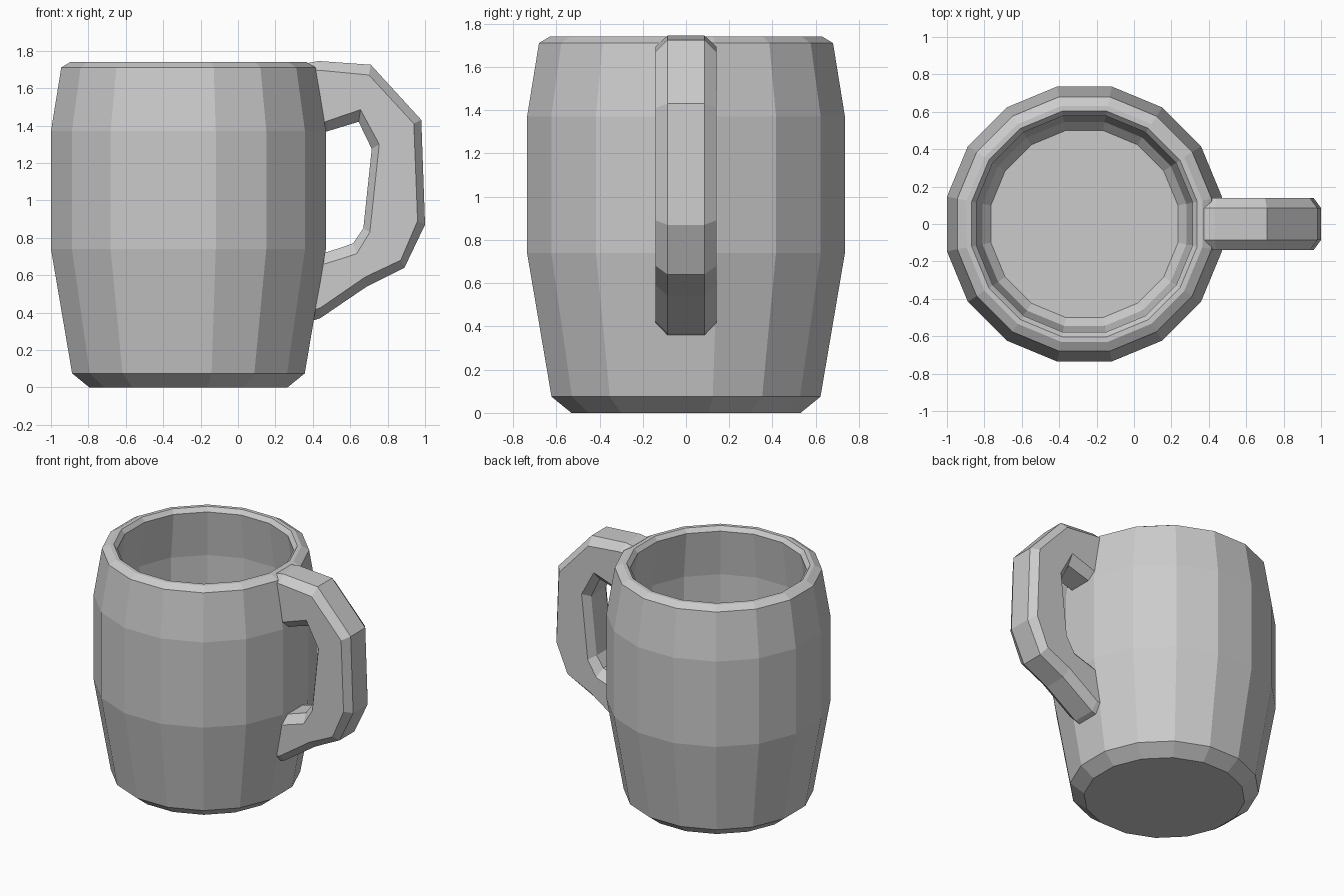
import bpy, bmesh
from math import pi, cos, sin

if "Cube" in bpy.data.objects:
    bpy.data.objects.remove(bpy.data.objects["Cube"])

SIDES = 16
CX = -0.265
STEP = 2 * pi / SIDES


def finish(bm, name):
    bmesh.ops.recalc_face_normals(bm, faces=bm.faces)
    mesh = bpy.data.meshes.new(name)
    bm.to_mesh(mesh)
    bm.free()
    obj = bpy.data.objects.new(name, mesh)
    bpy.context.collection.objects.link(obj)
    return obj


def loft(name, rings):
    """Skin a list of closed vertex rings and cap both ends."""
    bm = bmesh.new()
    loops = [[bm.verts.new(p) for p in ring] for ring in rings]
    for a, b in zip(loops, loops[1:]):
        n = len(a)
        for i in range(n):
            j = (i + 1) % n
            bm.faces.new((a[i], a[j], b[j], b[i]))
    bm.faces.new(loops[0])
    bm.faces.new(loops[-1])
    return finish(bm, name)


# Mug body: (half width across flats, height), up the outside and down the inside
profile = [
    (0.53, 0.0), (0.622, 0.075), (0.735, 0.74), (0.735, 1.37),
    (0.68, 1.71), (0.63, 1.74),
    (0.603, 1.74), (0.578, 1.71), (0.625, 1.37), (0.625, 0.74),
    (0.545, 0.16), (0.50, 0.11),
]


def ring(half, z):
    r = half / cos(STEP / 2)
    return [(CX + r * cos((i + 0.5) * STEP), r * sin((i + 0.5) * STEP), z)
            for i in range(SIDES)]


loft("mug_body", [ring(h, z) for h, z in profile])

# Handle: each station gives outer edge, outer chamfer, inner chamfer, inner edge (x, z)
NARROW, WIDE = 0.085, 0.14
stations = [
    ((0.35, 1.73), (0.39, 1.69), (0.41, 1.40), (0.41, 1.35)),
    ((0.43, 1.745), (0.44, 1.695), (0.48, 1.425), (0.48, 1.37)),
    ((0.71, 1.725), (0.70, 1.67), (0.655, 1.485), (0.645, 1.42)),
    ((0.98, 1.43), (0.94, 1.41), (0.755, 1.30), (0.715, 1.275)),
    ((1.0, 0.87), (0.96, 0.89), (0.705, 0.83), (0.67, 0.85)),
    ((0.89, 0.64), (0.87, 0.68), (0.635, 0.715), (0.615, 0.77)),
    ((0.69, 0.54), (0.68, 0.59), (0.55, 0.687), (0.55, 0.747)),
    ((0.44, 0.37), (0.44, 0.425), (0.48, 0.665), (0.48, 0.725)),
    ((0.36, 0.345), (0.36, 0.40), (0.41, 0.645), (0.41, 0.705)),
]
widths = (NARROW, WIDE, WIDE, NARROW)


def section(pts):
    side = [(x, w, z) for (x, z), w in zip(pts, widths)]
    return side + [(x, -y, z) for x, y, z in reversed(side)]


loft("handle", [section(s) for s in stations])
